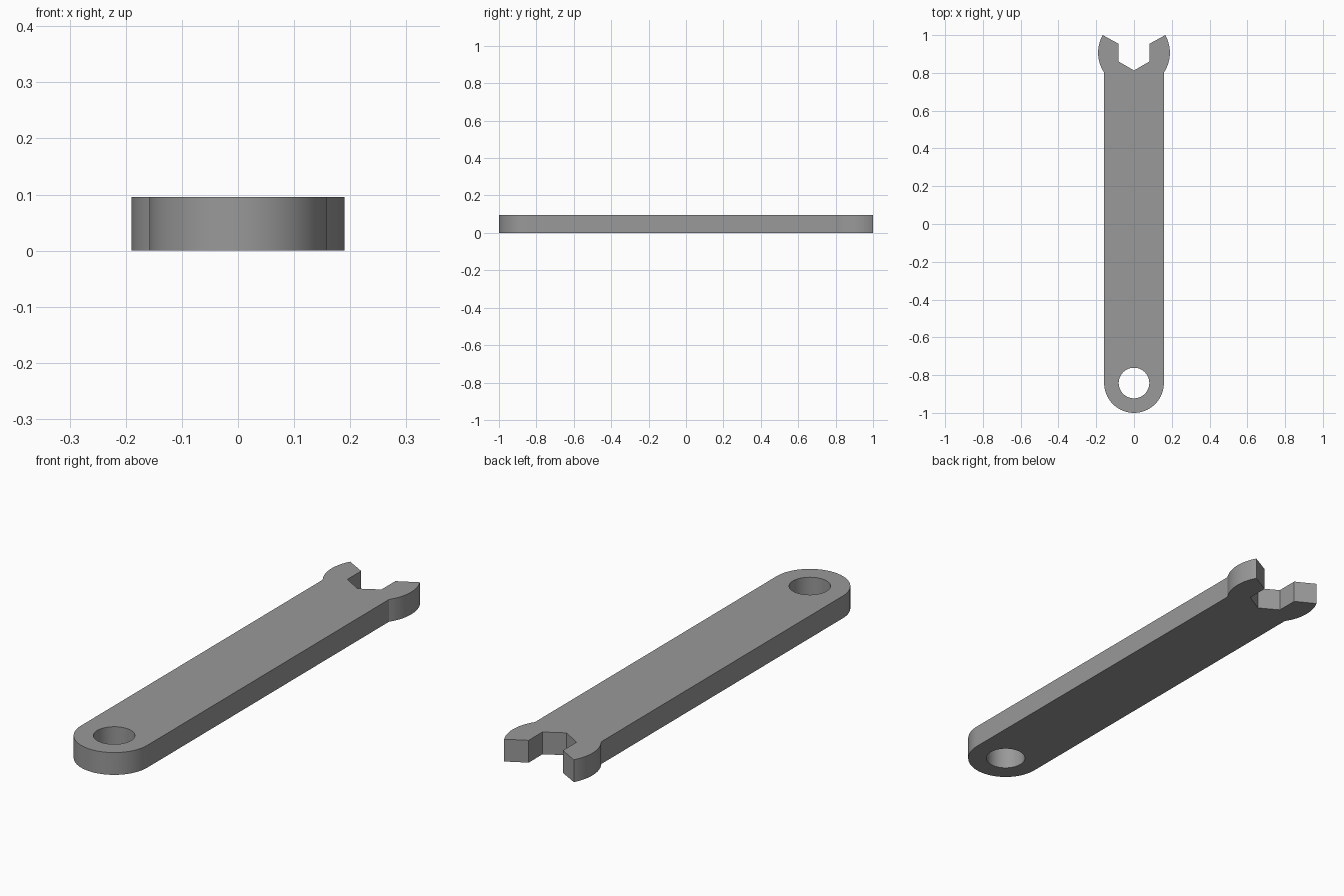
import bpy, bmesh
from math import sin, cos, pi, asin, atan2, radians

if "Cube" in bpy.data.objects:
    bpy.data.objects.remove(bpy.data.objects["Cube"])

T = 0.096                    # thickness
HANDLE_R, HANDLE_Y = 0.158, -0.842
HOLE_R = 0.081
HEAD_R, HEAD_Y = 0.19, 0.907
HEX_R = 0.094                # jaw hexagon corner radius


def arc(cy, r, a0, a1, n):
    return [(r * cos(a0 + (a1 - a0) * i / n), cy + r * sin(a0 + (a1 - a0) * i / n))
            for i in range(n + 1)]


# Right half of the outline, from the bottom centre up to the jaw bottom
right = arc(HANDLE_Y, HANDLE_R, -pi / 2, 0, 24)
a_neck = -atan2((HEAD_R**2 - HANDLE_R**2) ** 0.5, HANDLE_R)
a_tip = atan2(1.0 - HEAD_Y, (HEAD_R**2 - (1.0 - HEAD_Y)**2) ** 0.5)
right += arc(HEAD_Y, HEAD_R, a_neck, a_tip, 20)
right += [(HEX_R * cos(a), HEAD_Y + HEX_R * sin(a)) for a in (pi / 6, -pi / 6)]
right += [(0, HEAD_Y - HEX_R)]
right[0] = (0, HANDLE_Y - HANDLE_R)

# Mirror to the full outline, plus the hanging hole
outline = right + [(-x, y) for x, y in reversed(right[1:-1])]
hole = arc(HANDLE_Y, HOLE_R, 0, 2 * pi, 64)[:-1]

bm = bmesh.new()
edges = []
for loop in (outline, hole):
    vs = [bm.verts.new((x, y, 0)) for x, y in loop]
    edges += [bm.edges.new((vs[i - 1], vs[i])) for i in range(len(vs))]
bmesh.ops.triangle_fill(bm, use_beauty=True, edges=edges, normal=(0, 0, 1))

# Extrude the flat plate to full thickness
ext = bmesh.ops.extrude_face_region(bm, geom=bm.faces[:], use_keep_orig=True)
top = [v for v in ext["geom"] if isinstance(v, bmesh.types.BMVert)]
bmesh.ops.translate(bm, verts=top, vec=(0, 0, T))
bmesh.ops.recalc_face_normals(bm, faces=bm.faces[:])

mesh = bpy.data.meshes.new("wrench")
bm.to_mesh(mesh)
bm.free()
wrench = bpy.data.objects.new("wrench", mesh)
bpy.context.collection.objects.link(wrench)

steel = bpy.data.materials.new("steel grey")
steel.diffuse_color = (0.32, 0.32, 0.32, 1)
steel.use_nodes = True
steel.node_tree.nodes["Principled BSDF"].inputs["Base Color"].default_value = steel.diffuse_color
mesh.materials.append(steel)

# Smooth round walls, sharp rims and jaw corners
bpy.context.view_layer.objects.active = wrench
wrench.select_set(True)
bpy.ops.object.shade_smooth_by_angle(angle=radians(25))
